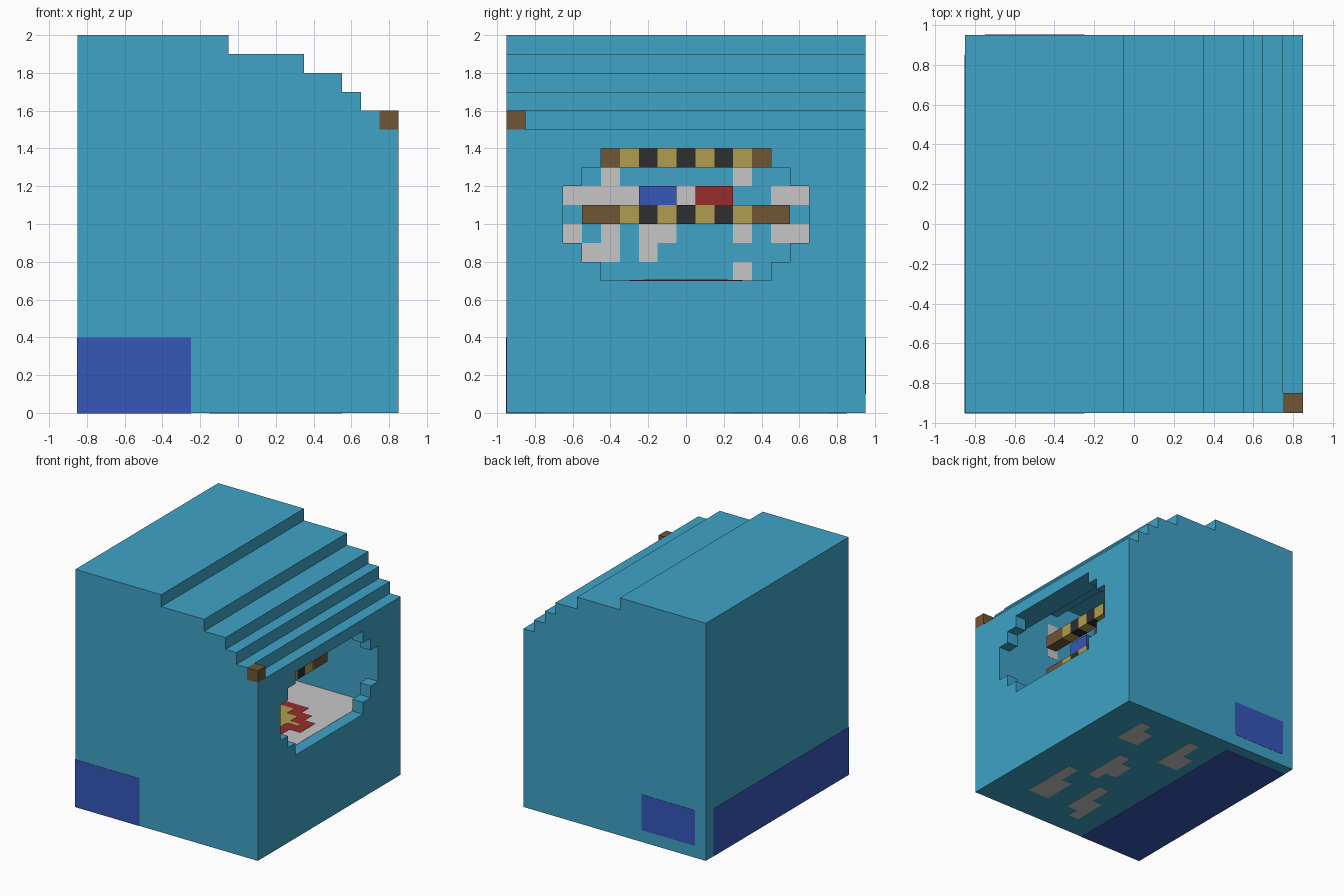
import bpy, bmesh
from mathutils import Vector

cube = bpy.data.objects.get("Cube")
if cube:
    bpy.data.objects.remove(cube, do_unlink=True)


def material(name, rgb):
    lin = [((c / 255 + 0.055) / 1.055) ** 2.4 for c in rgb]
    m = bpy.data.materials.new(name)
    m.use_nodes = True
    m.diffuse_color = (*lin, 1)
    m.node_tree.nodes["Principled BSDF"].inputs["Base Color"].default_value = (*lin, 1)
    return m


SKY = material("sky_blue", (62, 163, 198))
DEEP = material("deep_blue", (54, 87, 184))
WHITE = material("cloud_white", (198, 198, 198))
BROWN = material("wood_brown", (112, 86, 54))
YELLOW = material("straw_yellow", (176, 157, 80))
BLACK = material("charcoal", (46, 46, 47))
RED = material("dark_red", (152, 44, 44))


def finish(bm, name, mat):
    bmesh.ops.recalc_face_normals(bm, faces=bm.faces)
    mesh = bpy.data.meshes.new(name)
    bm.to_mesh(mesh)
    bm.free()
    mesh.materials.append(mat)
    ob = bpy.data.objects.new(name, mesh)
    bpy.context.collection.objects.link(ob)
    return ob


def boxes(name, mat, spans):
    """One object made of boxes, each given as x, y and z ranges."""
    bm = bmesh.new()
    for span in spans:
        lo, hi = Vector([s[0] for s in span]), Vector([s[1] for s in span])
        verts = bmesh.ops.create_cube(bm, size=1)["verts"]
        for v in verts:
            v.co = (lo + hi) / 2 + v.co * (hi - lo)
    return finish(bm, name, mat)


def prism(name, mat, points, push):
    """Extrude a closed outline along a vector."""
    bm = bmesh.new()
    face = bm.faces.new([bm.verts.new(p) for p in points])
    out = bmesh.ops.extrude_face_region(bm, geom=[face])
    bmesh.ops.translate(bm, vec=push, verts=[g for g in out["geom"] if isinstance(g, bmesh.types.BMVert)])
    return finish(bm, name, mat)


def thin(at, t=0.002):
    return (at - t, at + t)


def stepped_profile(left, floor, y, tops, top):
    """Outline in xz whose roof steps down one block at each x in tops."""
    pts = [(left, y, floor), (left, y, top)]
    for i, x in enumerate(tops):
        pts.append((x, y, top - 0.1 * i))
        if i < len(tops) - 1:
            pts.append((x, y, top - 0.1 * (i + 1)))
    return pts + [(tops[-1], y, floor)]


def cut(target, cutter):
    cutter.hide_render = True
    mod = target.modifiers.new("cut", "BOOLEAN")
    mod.object, mod.solver = cutter, "EXACT"
    bpy.context.view_layer.objects.active = target
    bpy.ops.object.modifier_apply(modifier=mod.name)
    bpy.data.objects.remove(cutter, do_unlink=True)


# Outer block with stepped roof, hollow room and stepped oval window
body = prism("house_body", SKY,
             stepped_profile(-0.85, 0, -0.95, [-0.05, 0.35, 0.55, 0.65, 0.75, 0.85], 2), (0, 1.9, 0))
cut(body, prism("room_cutter", SKY,
                stepped_profile(-0.75, 0.7, -0.65, [-0.15, 0.25, 0.45, 0.55, 0.65, 0.75], 1.9), (0, 1.3, 0)))
half = [(0.45, 0.7), (0.45, 0.8), (0.55, 0.8), (0.55, 0.9), (0.65, 0.9),
        (0.65, 1.2), (0.55, 1.2), (0.55, 1.3), (0.45, 1.3), (0.45, 1.4)]
outline = [(0.7, y, z) for y, z in half] + [(0.7, -y, z) for y, z in reversed(half)]
cut(body, prism("window_cutter", SKY, outline, (0.2, 0, 0)))

# Roof corner block
boxes("corner_block", BROWN, [((0.75, 0.85), (-0.95, -0.85), (1.5, 1.6))])

# Deep blue patches round the lower corner
boxes("lower_patches", DEEP, [
    ((-0.85, -0.25), thin(-0.95), (0, 0.4)),
    ((-0.75, -0.25), thin(0.95), (0.1, 0.4)),
    (thin(-0.85), (-0.95, 0.85), (0, 0.4)),
    ((-0.85, -0.25), (-0.95, 0.85), thin(0))])

# Clouds under the base: start cell, then two rows as (offset, length) along y
clouds = []
for x, y, rows in [(0.55, 0.45, [(0, 3), (0, 2)]), (0.05, 0.35, [(0, 4), (0, 2)]),
                   (0.35, -0.15, [(0, 4), (1, 2)]), (0.55, -0.65, [(0, 5), (0, 3)]),
                   (0.15, -0.65, [(0, 4), (-1, 3)])]:
    for i, (off, n) in enumerate(rows):
        y0 = y + off * 0.1
        clouds.append(((x - 0.1 * (i + 1), x - 0.1 * i), (y0, y0 + n * 0.1), thin(0)))
boxes("base_clouds", WHITE, clouds)

# Room floor and wall clouds, one text row per block height
boxes("room_floor", WHITE, [((-0.75, 0.75), (-0.65, 0.65), thin(0.7))])
rows = ["..#......#...", "####..#....##", ".............", "#.#.##...#.##", ".##.#........", ".........#..."]
cells = [(thin(-0.75), (-0.65 + 0.1 * c, -0.55 + 0.1 * c), (1.2 - 0.1 * r, 1.3 - 0.1 * r))
         for r, row in enumerate(rows) for c, ch in enumerate(row) if ch == "#"]
cells += [((0.25, 0.35), thin(-0.65), (z, z + 0.1)) for z in (1.3, 1.5)]
boxes("wall_clouds", WHITE, cells)

# Two striped beams
for name, z in (("lower_beam", 1.0), ("upper_beam", 1.3)):
    for part, mat, picks in (("ends", BROWN, "B"), ("light", YELLOW, "y"), ("dark", BLACK, "k")):
        boxes(f"{name}_{part}", mat, [((0.35, 0.45), (-0.55 + 0.1 * i, -0.45 + 0.1 * i), (z, z + 0.1))
                                      for i, ch in enumerate("BBykykykyBB"[:11]) if ch == picks])

# Small blocks resting on the lower beam
boxes("blue_block", DEEP, [((0.35, 0.45), (-0.25, -0.05), (1.1, 1.2))])
boxes("red_block", RED, [((0.35, 0.45), (0.05, 0.25), (1.1, 1.2))])


# Round stepped rug in layered rings
def rug(name, mat, r, z):
    boxes(name, mat, [((0.25 - r + 0.1 * i, 0.25 + r - 0.1 * i), (-w, w), thin(z, 0.001))
                      for i, w in enumerate((r - 0.3, r - 0.2, r - 0.1)) if w > 0])


rug("rug_border", RED, 0.4, 0.703)
rug("rug_ring", YELLOW, 0.32, 0.705)
